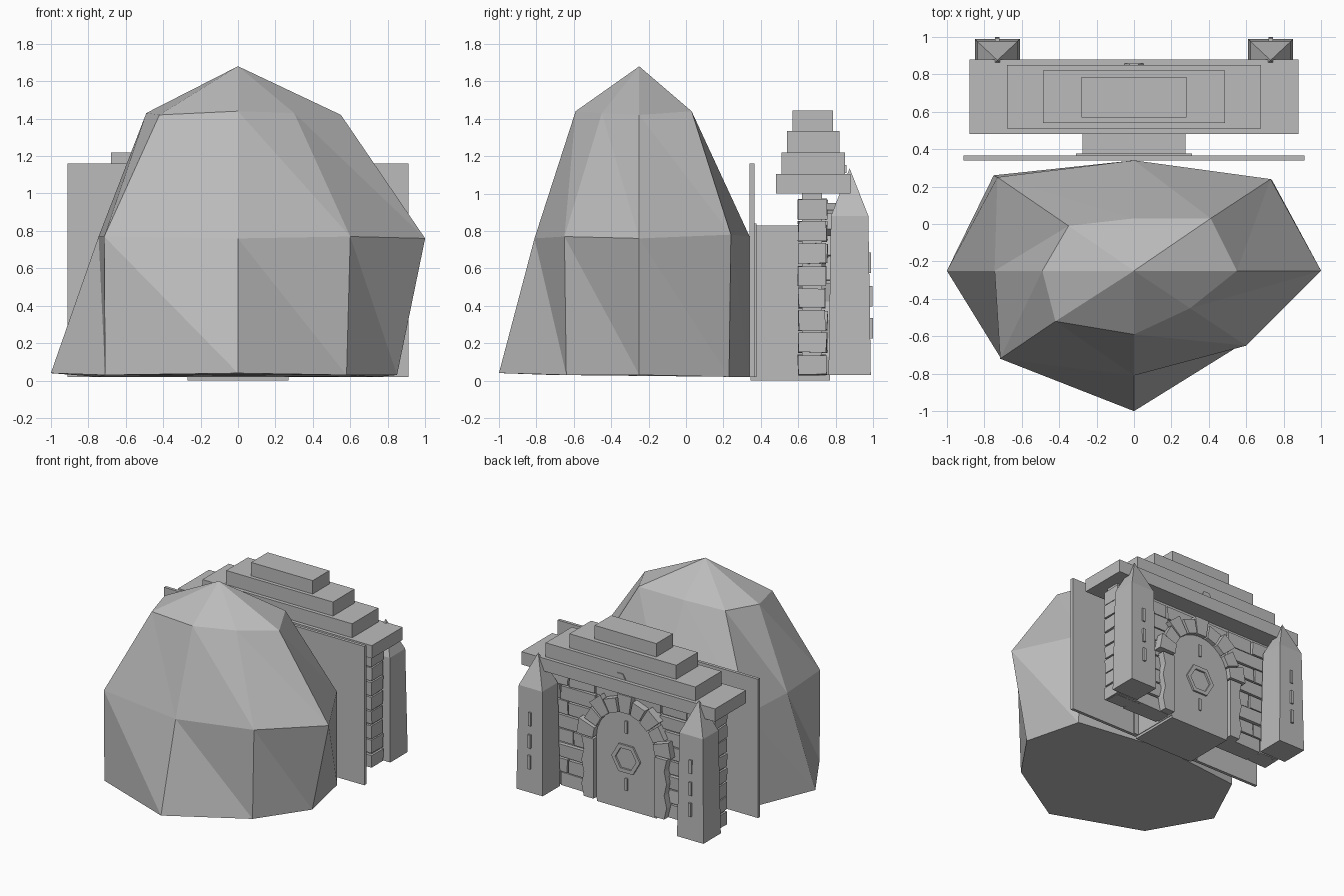
import bpy, bmesh, math, random
from mathutils import Vector

random.seed(4)
if "Cube" in bpy.data.objects:
    bpy.data.objects.remove(bpy.data.objects["Cube"], do_unlink=True)

stone = bpy.data.materials.new("grey stone")
stone.use_nodes = True
GREY = (0.5, 0.5, 0.5, 1)
stone.diffuse_color = GREY
stone.node_tree.nodes["Principled BSDF"].inputs["Base Color"].default_value = GREY


def finish(bm, name):
    bmesh.ops.recalc_face_normals(bm, faces=bm.faces)
    mesh = bpy.data.meshes.new(name)
    bm.to_mesh(mesh)
    bm.free()
    mesh.materials.append(stone)
    ob = bpy.data.objects.new(name, mesh)
    bpy.context.collection.objects.link(ob)
    return ob


def add_box(bm, x0, x1, y0, y1, z0, z1, jitter=0.0):
    verts = bmesh.ops.create_cube(bm, size=1)["verts"]
    for v in verts:
        v.co = Vector(((x0 + x1) / 2 + v.co.x * (x1 - x0),
                       (y0 + y1) / 2 + v.co.y * (y1 - y0),
                       (z0 + z1) / 2 + v.co.z * (z1 - z0)))
        v.co += Vector([random.uniform(-jitter, jitter) for _ in range(3)])
    return verts


def box(name, *dims):
    bm = bmesh.new()
    add_box(bm, *dims)
    return finish(bm, name)


def add_prism(bm, outline, y0, y1):
    """Extrude an (x, z) outline along y."""
    back = [bm.verts.new((x, y0, z)) for x, z in outline]
    front = [bm.verts.new((x, y1, z)) for x, z in outline]
    bm.faces.new(back)
    bm.faces.new(front)
    n = len(outline)
    for i in range(n):
        j = (i + 1) % n
        bm.faces.new((back[i], back[j], front[j], front[i]))


def polar(r, a, z):
    return (r * math.cos(a), z + r * math.sin(a))


# Faceted boulder: three uneven rings of eight corners and a peak
BASE = [(.85, -.25, .03), (.74, .23, .02), (0, .34, .02), (-.75, .26, .02),
        (-1, -.25, .04), (-.71, -.72, .03), (0, -1, .04), (.58, -.64, .03)]
MIDDLE = [(1, -.25, .76), (.73, .24, .78), (0, .34, .77), (-.73, .25, .78),
          (-.745, -.25, .77), (-.715, -.72, .77), (0, -.81, .76), (.6, -.65, .77)]
UPPER = [(.55, -.25, 1.42), (.41, .03, 1.44), (0, .03, 1.44), (-.35, -.01, 1.43),
         (-.49, -.25, 1.43), (-.42, -.52, 1.42), (0, -.59, 1.44), (.3, -.45, 1.43)]
bm = bmesh.new()
rings = [[bm.verts.new(p) for p in ring] for ring in (BASE, MIDDLE, UPPER)]
peak = bm.verts.new((0, -.25, 1.68))
bm.faces.new(rings[0])
for i in range(8):
    j = (i + 1) % 8
    for low, high in zip(rings, rings[1:]):
        bm.faces.new((high[i], low[i], low[j]))
        bm.faces.new((high[i], low[j], high[j]))
    bm.faces.new((rings[2][i], rings[2][j], peak))
finish(bm, "boulder")

# Plate against the boulder, passage and floor
box("back_plate", -.91, .91, .34, .365, .02, 1.16)
box("passage", -.275, .275, .36, .7, .02, .83)
box("passage_collar", -.31, .31, .36, .378, .02, .84)
box("floor_slab", -.27, .27, .345, .77, 0, .022)

# Stepped roof
TIERS = [(.88, .48, .88, 1.0, 1.105), (.68, .51, .85, 1.105, 1.22),
         (.485, .54, .82, 1.22, 1.335), (.28, .57, .785, 1.335, 1.445)]
for i, (w, y0, y1, z0, z1) in enumerate(TIERS):
    box(f"roof_step_{i + 1}", -w, w, y0, y1, z0, z1)

# Small half-hexagon ornament on the roof
bm = bmesh.new()
add_prism(bm, [polar(.05, math.pi * k / 3, 1.11) for k in range(4)], .845, .858)
finish(bm, "roof_ornament")

# Wall core and brick courses
box("wall_core", -.78, .78, .62, .728, .03, 1.0)
bm = bmesh.new()
COURSES, STEP = 8, .119
for row in range(COURSES):
    z = .03 + row * STEP
    inner = .02 if row == COURSES - 1 else .29
    for side in (-1, 1):
        cut = random.uniform(.5, .56) if row % 2 else random.uniform(.61, .67)
        joints = [inner, cut, .8]
        if inner < .1:
            joints.insert(1, .3)
        for a, b in zip(joints, joints[1:]):
            xs = sorted((side * (a + .006), side * (b - .006)))
            grow = random.uniform(-.006, .008)
            add_box(bm, *xs, .6, .75 + grow, z, z + STEP - .013, .004)
finish(bm, "wall_bricks")

# Arched door with raised hexagon and slots
SPRING, RADIUS = .53, .275
bm = bmesh.new()
arch = [polar(RADIUS, math.pi * k / 12, SPRING) for k in range(13)]
add_prism(bm, [(-RADIUS, .02), (RADIUS, .02)] + arch, .68, .77)
finish(bm, "door")

bm = bmesh.new()
for k in range(6):
    a, b = math.pi * k / 3, math.pi * (k + 1) / 3
    add_prism(bm, [polar(.13, a, .42), polar(.13, b, .42),
                   polar(.095, b, .42), polar(.095, a, .42)], .765, .785)
finish(bm, "door_hexagon")
bm = bmesh.new()
for z in (.21, .68):
    add_box(bm, -.011, .011, .765, .78, z - .05, z + .05)
finish(bm, "door_slots")

# Arch stones, alternating in size
bm = bmesh.new()
STONES = 9
for k in range(STONES):
    a = math.pi * (k + .06) / STONES
    b = math.pi * (k + .94) / STONES
    outer = .405 + (.02 if k % 2 == 0 else -.015)
    add_prism(bm, [polar(.277, a, SPRING), polar(outer, a, SPRING),
                   polar(outer, b, SPRING), polar(.277, b, SPRING)],
              .66, .81 + random.uniform(-.012, .008))
finish(bm, "arch_stones")

# Rough door jambs with a wavy outer edge
for side, label in ((-1, "right"), (1, "left")):
    bm = bmesh.new()
    edge = [(side * (.375 + (.012 if k % 2 else -.01)), .03 + k * .098) for k in range(6)]
    add_prism(bm, [(side * .277, .03)] + edge + [(side * .277, .52)], .66, .805)
    finish(bm, f"{label}_door_jamb")

# Tapered pillars with pointed caps and narrow slits
for side, label in ((-1, "right"), (1, "left")):
    bm = bmesh.new()
    cx, cy = side * .73, .875
    levels = []
    for hx, hy, z in ((.12, .113, .03), (.107, .1, .88)):
        levels.append([bm.verts.new((cx + sx * hx, cy + sy * hy, z))
                       for sx, sy in ((-1, -1), (1, -1), (1, 1), (-1, 1))])
    tip = bm.verts.new((cx, cy, 1.135))
    bm.faces.new(levels[0])
    for i in range(4):
        j = (i + 1) % 4
        bm.faces.new((levels[0][i], levels[0][j], levels[1][j], levels[1][i]))
        bm.faces.new((levels[1][i], levels[1][j], tip))
    finish(bm, f"{label}_pillar")
    bm = bmesh.new()
    for z, y in ((.28, 1.0), (.45, .996), (.63, .99)):
        add_box(bm, cx - .012, cx + .012, .96, y, z - .055, z + .055)
    finish(bm, f"{label}_pillar_slits")
